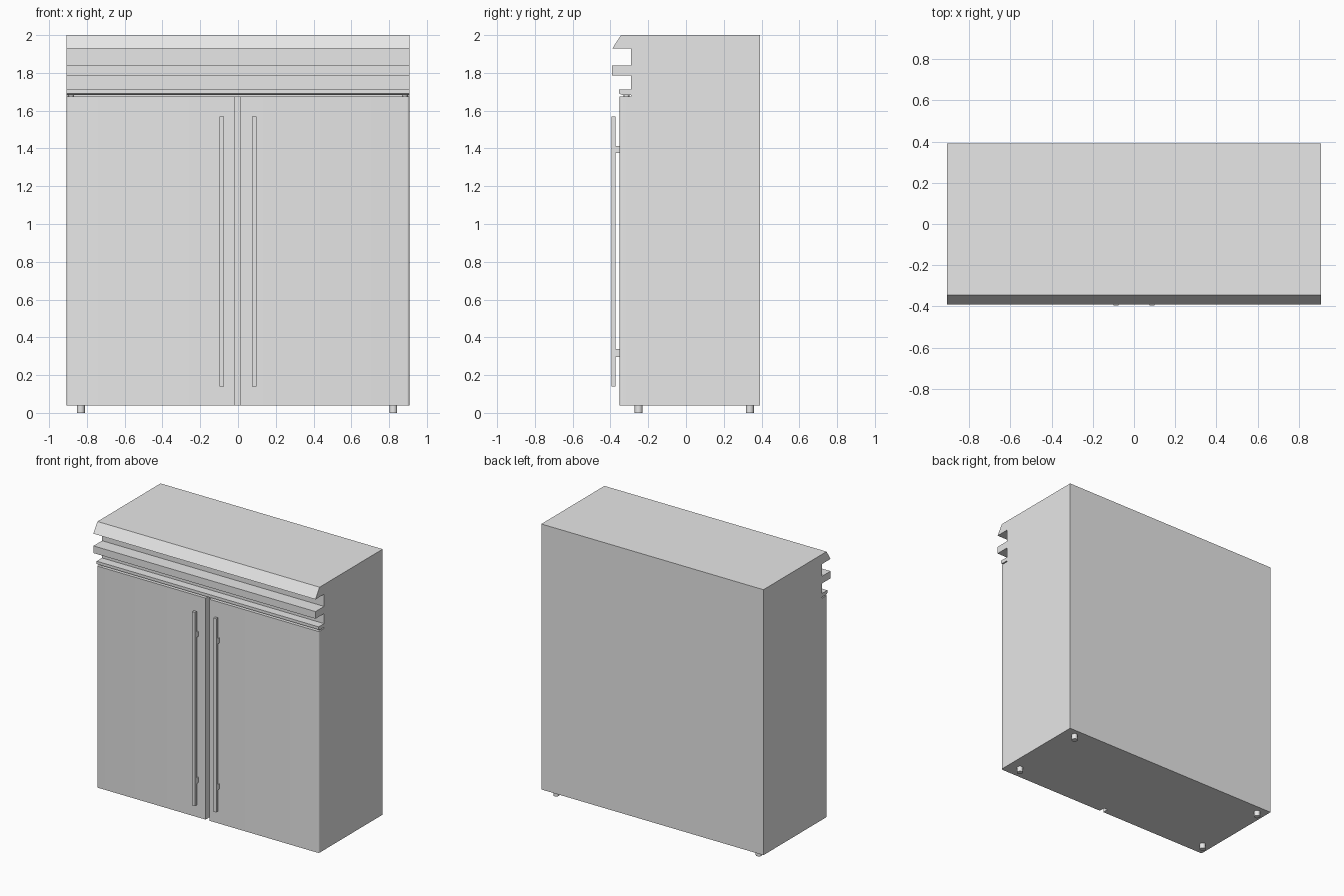
import bpy, bmesh, math
from mathutils import Matrix

if "Cube" in bpy.data.objects:
    bpy.data.objects.remove(bpy.data.objects["Cube"])

steel = bpy.data.materials.new("light grey steel")
steel.diffuse_color = (0.8, 0.8, 0.8, 1)
steel.use_nodes = True
steel.node_tree.nodes["Principled BSDF"].inputs["Base Color"].default_value = steel.diffuse_color

W = 0.907          # half width
BASE = 0.04        # underside of the cabinet
DOOR_TOP = 1.675
DOOR_BACK = -0.307
DOOR_FRONT = -0.352


def finish(bm, name, smooth=False):
    bmesh.ops.recalc_face_normals(bm, faces=bm.faces)
    me = bpy.data.meshes.new(name)
    bm.to_mesh(me)
    bm.free()
    me.materials.append(steel)
    ob = bpy.data.objects.new(name, me)
    bpy.context.collection.objects.link(ob)
    if smooth:
        bpy.ops.object.select_all(action='DESELECT')
        bpy.context.view_layer.objects.active = ob
        ob.select_set(True)
        bpy.ops.object.shade_smooth_by_angle(angle=math.radians(35))
    return ob


def add_box(bm, x0, x1, y0, y1, z0, z1):
    m = Matrix.LocRotScale(((x0 + x1) / 2, (y0 + y1) / 2, (z0 + z1) / 2),
                           None, (x1 - x0, y1 - y0, z1 - z0))
    return bmesh.ops.create_cube(bm, size=1, matrix=m)["verts"]


def add_cylinder(bm, matrix, radius, depth):
    bmesh.ops.create_cone(bm, cap_ends=True, segments=20, radius1=radius,
                          radius2=radius, depth=depth, matrix=matrix)


# Cabinet with grooved header: side profile (y, z) swept across the width
profile = [(0.392, BASE), (0.392, 2.0), (-0.344, 2.0), (-0.391, 1.928),
           (-0.291, 1.928), (-0.291, 1.838), (-0.391, 1.838), (-0.391, 1.785),
           (-0.291, 1.785), (-0.291, 1.711), (-0.354, 1.711), (-0.354, 1.69),
           (-0.336, 1.683), (-0.291, 1.683), (-0.291, DOOR_TOP),
           (DOOR_BACK, DOOR_TOP), (DOOR_BACK, BASE)]
bm = bmesh.new()
face = bm.faces.new([bm.verts.new((-W, y, z)) for y, z in profile])
ext = bmesh.ops.extrude_face_region(bm, geom=[face])
bmesh.ops.translate(bm, vec=(2 * W, 0, 0),
                    verts=[v for v in ext["geom"] if isinstance(v, bmesh.types.BMVert)])
finish(bm, "cabinet")

# Doors with a softly rounded outer front edge
for name, x0, x1, outer in (("left_door", -W, -0.018, -W),
                            ("right_door", 0.013, W, W)):
    bm = bmesh.new()
    add_box(bm, x0, x1, DOOR_FRONT, DOOR_BACK, BASE, DOOR_TOP)
    edges = [e for e in bm.edges
             if all(abs(v.co.x - outer) < 1e-4 and abs(v.co.y - DOOR_FRONT) < 1e-4
                    for v in e.verts)]
    bmesh.ops.bevel(bm, geom=edges, offset=0.012, segments=4, profile=0.5,
                    affect='EDGES')
    finish(bm, name, True)

for side, s in (("left", -1), ("right", 1)):
    # Long bar handle on two stand-offs
    bm = bmesh.new()
    x = 0.087 * s
    add_box(bm, x - 0.012, x + 0.012, -0.395, -0.374, 0.14, 1.57)
    for z0, z1 in ((0.297, 0.337), (1.376, 1.414)):
        add_box(bm, x - 0.01, x + 0.01, -0.374, DOOR_FRONT, z0, z1)
    finish(bm, side + "_handle")

    # Hinge plate in the slit above the door
    bm = bmesh.new()
    add_cylinder(bm, Matrix.Translation((0.883 * s, -0.315, 1.679)), 0.016, 0.008)
    finish(bm, side + "_hinge", True)

    # Round feet
    for end, y in (("front", -0.251), ("back", 0.338)):
        bm = bmesh.new()
        add_cylinder(bm, Matrix.Translation((0.827 * s - 0.005, y, BASE / 2)), 0.021, BASE)
        finish(bm, f"{end}_{side}_foot", True)
